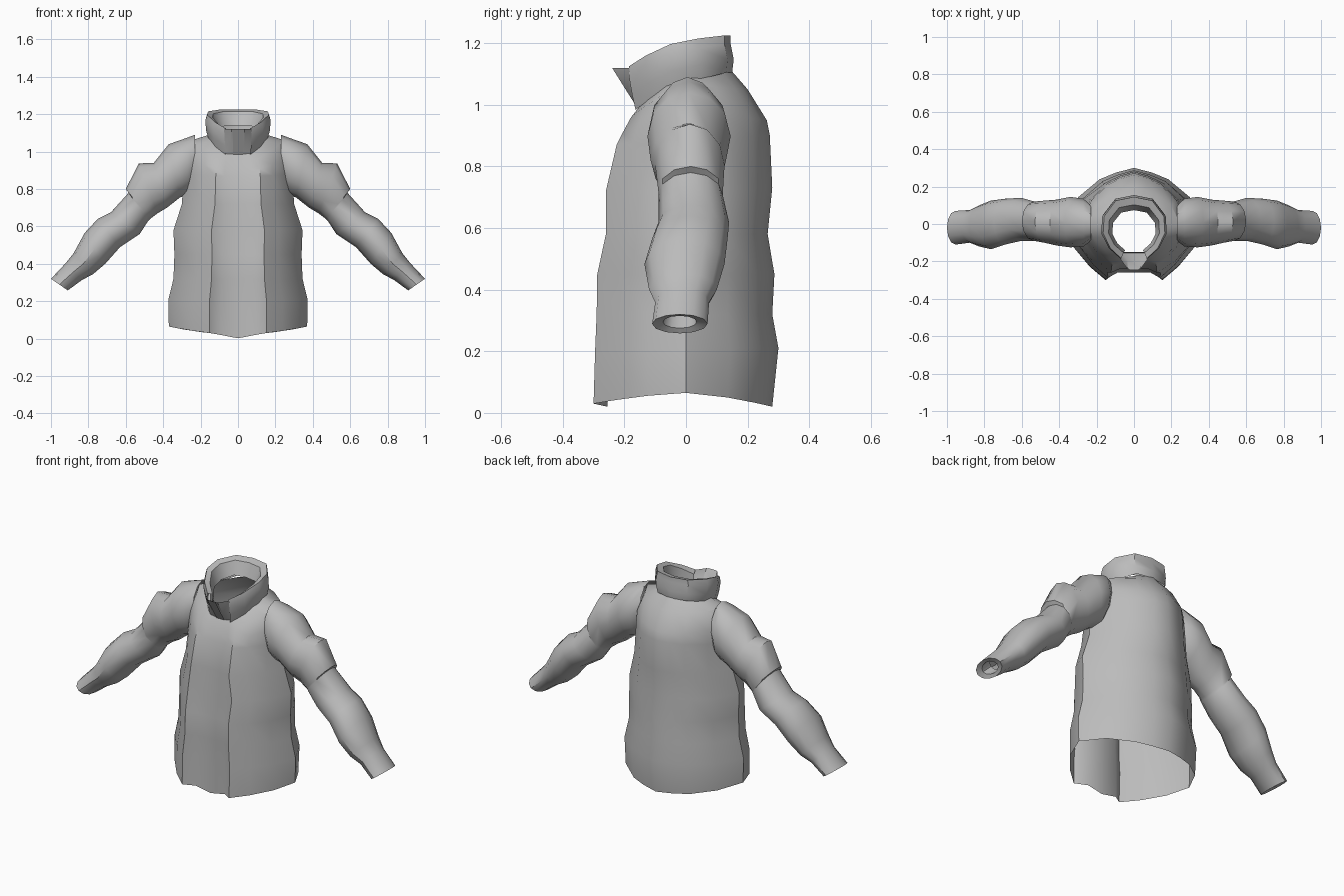
import bpy, bmesh, math
from mathutils import Vector

if "Cube" in bpy.data.objects:
    bpy.data.objects.remove(bpy.data.objects["Cube"])

cloth = bpy.data.materials.new("grey cloth")
cloth.diffuse_color = (0.5, 0.5, 0.5, 1)
cloth.use_nodes = True
cloth.node_tree.nodes["Principled BSDF"].inputs["Base Color"].default_value = cloth.diffuse_color


def loft(name, rings, closed=True, angle=40):
    """Skin a list of equal-length point rings."""
    bm = bmesh.new()
    rows = [[bm.verts.new(p) for p in r] for r in rings]
    n = len(rows[0])
    for a, b in zip(rows, rows[1:]):
        for i in range(n if closed else n - 1):
            j = (i + 1) % n
            bm.faces.new((a[i], a[j], b[j], b[i]))
    bmesh.ops.recalc_face_normals(bm, faces=bm.faces)
    me = bpy.data.meshes.new(name)
    bm.to_mesh(me)
    bm.free()
    ob = bpy.data.objects.new(name, me)
    bpy.context.collection.objects.link(ob)
    me.materials.append(cloth)
    bpy.ops.object.select_all(action='DESELECT')
    ob.select_set(True)
    bpy.context.view_layer.objects.active = ob
    bpy.ops.object.shade_smooth_by_angle(angle=math.radians(angle))
    return ob


def mirror_ring(half):
    """Half ring from back centre to front centre -> closed ring."""
    return half + [(-x, y, z) for x, y, z in half[-2:0:-1]]


# Torso: section outline, then rings of
# (half width, front y, back y, front z, side z, back z, placket dip)
section = [(0, 1), (.25, .92), (.49, .80), (.80, .48), (1, 0), (.87, -.42),
           (.64, -.76), (.41, -1), (.25, -1), (0, -1)]
torso = [
    (.37, .30, .28, .03, .065, .02, .045),
    (.372, .295, .30, .20, .21, .21, .04),
    (.345, .29, .28, .32, .32, .32, .035),
    (.34, .288, .287, .45, .45, .45, .03),
    (.345, .26, .265, .58, .58, .58, .025),
    (.30, .26, .28, .72, .72, .73, .02),
    (.29, .225, .272, .87, .88, .90, .015),
    (.285, .205, .262, .91, .97, .95, .01),
    (.25, .178, .20, .96, .06 + 1, 1.05, .005),
    (.155, .15, .148, .995, 1.09, 1.11, 0),
]
rings = []
for k, (hw, yf, yb, zf, zs, zb, dip) in enumerate(torso):
    half = []
    for i, (u, v) in enumerate(section):
        y = v * (yb if v > 0 else yf) + (dip if i > 7 else 0)
        z = zs + ((zb if v > 0 else zf) - zs) * abs(v) ** 1.5
        if k == 0 and i > 7:          # dipped hem at the placket
            z = .02 if i == 8 else .002
        half.append((u * hw, y, z))
    rings.append(mirror_ring(half))
loft("torso", rings)

# Sleeves: (upper x, z, lower x, z, front y, back y), ending inside the cuff
sleeve = [
    (.23, 1.09, .23, .82, -.09, .10),
    (.27, 1.075, .27, .77, -.12, .135),
    (.37, 1.04, .31, .755, -.125, .145),
    (.45, .94, .38, .70, -.115, .13),
    (.53, .937, .43, .67, -.10, .125),
    (.60, .80, .47, .64, -.09, .12),
    (.585, .78, .48, .63, -.09, .12),
    (.68, .675, .525, .56, -.09, .14),
    (.75, .64, .63, .49, -.11, .135),
    (.82, .565, .71, .40, -.135, .125),
    (.88, .455, .775, .345, -.12, .10),
    (.92, .405, .835, .313, -.10, .075),
    (1.0, .32, .91, .258, -.11, .07),
    (.977, .315, .92, .275, -.075, .035),
    (.93, .365, .875, .315, -.065, .03),
]
for side, sx in (("left", 1), ("right", -1)):
    rings = []
    for ux, uz, lx, lz, y0, y1 in sleeve:
        top = Vector((ux, (y0 + y1) / 2, uz))
        low = Vector((lx, (y0 + y1) / 2, lz))
        ring = []
        for i in range(12):
            a = 2 * math.pi * i / 12
            p = (top + low) / 2 + (top - low) / 2 * math.cos(a)
            p.y += (y1 - y0) / 2 * math.sin(a)
            ring.append((p.x * sx, p.y, p.z))
        rings.append(ring)
    loft(side + "_sleeve", rings)

# Collar: open arc, outer wall folded over to an inner wall
arc = [(0, .145), (.10, .125), (.165, .04), (.17, -.05), (.13, -.13), (.07, -.185)]
z_top = [1.225, 1.225, 1.215, 1.197, 1.16, 1.125]
z_low = [1.11, 1.11, 1.09, 1.07, 1.03, .99]
# (x scale, y scale, y shift, height fraction)
levels = [(.92, .95, .012, -.05), (1.0, 1.0, .01, .32), (1.03, 1.0, 0, .75),
          (.97, 1.0, 0, 1), (.80, .78, -.01, .9), (.68, .65, -.02, .25)]
rings = []
for sx, sy, dy, f in levels:
    half = [(x * sx, y * sy + dy, lo + (hi - lo) * f)
            for (x, y), hi, lo in zip(arc, z_top, z_low)]
    rings.append([(-x, y, z) for x, y, z in half[:0:-1]] + half)
loft("collar", rings, closed=False)

# Throat flap leaning forward out of the open collar
rows = [(.985, -.15, -.155), (1.04, -.165, -.19), (1.12, -.185, -.24)]
loft("throat_flap", [[(-.075, e, z), (-.035, c, z), (.035, c, z), (.075, e, z)]
                     for z, e, c in rows], closed=False, angle=25)

# Zip strip lying on the flap
loft("zip_strip", [[(-.026, c - .006, z), (.026, c - .006, z)]
                   for z, e, c in rows], closed=False)
